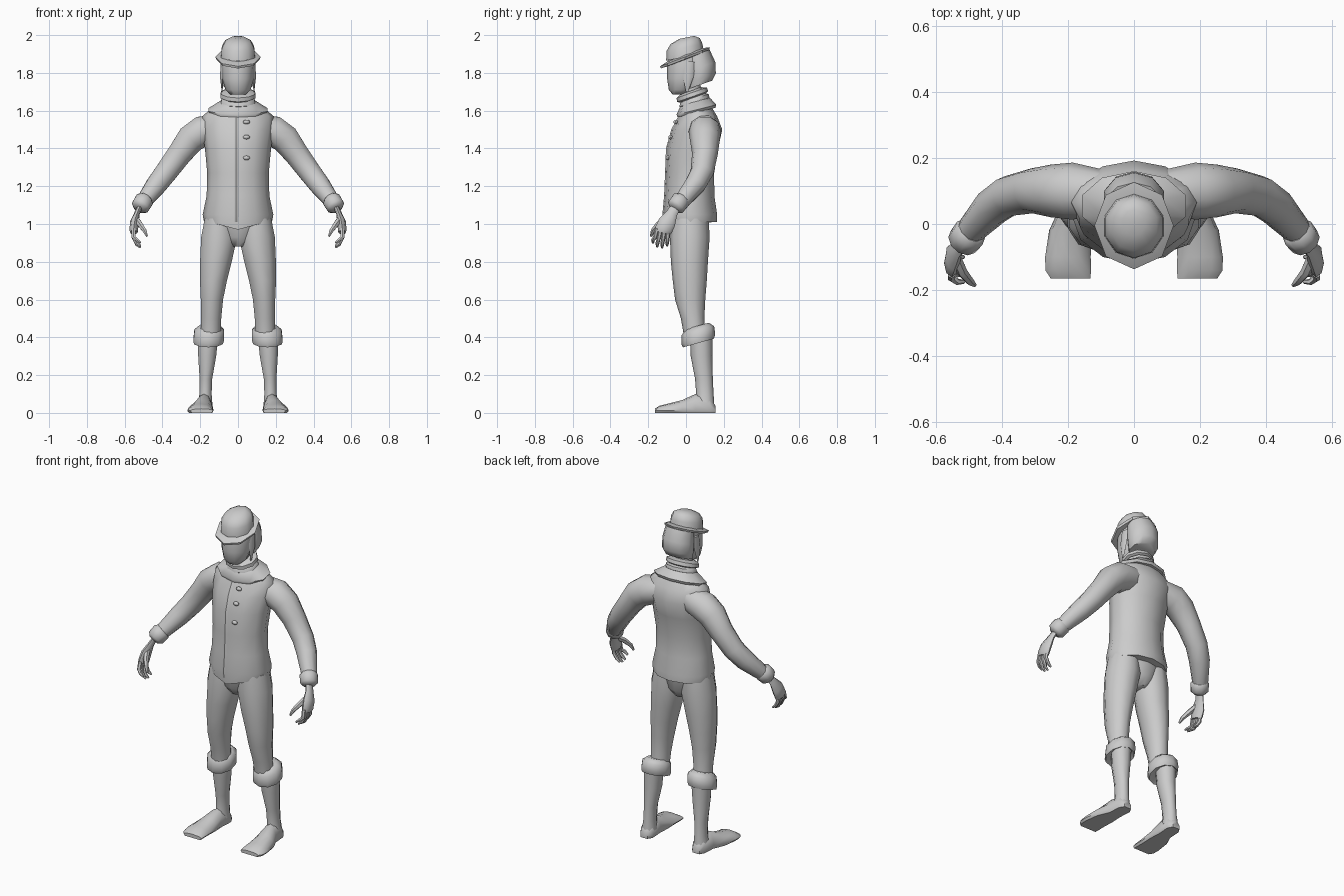
import bpy
import bmesh
from math import sin, cos, pi, radians
from mathutils import Vector

default_cube = bpy.data.objects.get("Cube")
if default_cube:
    bpy.data.objects.remove(default_cube, do_unlink=True)

grey = bpy.data.materials.new("plain grey")
grey.use_nodes = True
grey.diffuse_color = (0.6, 0.6, 0.6, 1)
grey.node_tree.nodes["Principled BSDF"].inputs["Base Color"].default_value = grey.diffuse_color


def finish(name, bm, mirrored=False, sharp=50):
    """Turn a bmesh into a smooth shaded object, mirrored across x if asked."""
    bmesh.ops.recalc_face_normals(bm, faces=bm.faces[:])
    mesh = bpy.data.meshes.new(name)
    bm.to_mesh(mesh)
    bm.free()
    mesh.materials.append(grey)
    mesh.shade_smooth()
    mesh.set_sharp_from_angle(angle=radians(sharp))
    obj = bpy.data.objects.new(name, mesh)
    bpy.context.scene.collection.objects.link(obj)
    if mirrored:
        mirror = obj.modifiers.new("mirror", 'MIRROR')
        mirror.use_mirror_merge = False
    return obj


def bridge(bm, frames, sides):
    """Join elliptical rings, each given as centre and two half axes, and cap both ends."""
    rings = []
    for centre, u, v in frames:
        angles = [2 * pi * i / sides - pi / 2 for i in range(sides)]
        rings.append([bm.verts.new(centre + u * cos(a) + v * sin(a)) for a in angles])
    for low, high in zip(rings, rings[1:]):
        for i in range(sides):
            j = (i + 1) % sides
            bm.faces.new((low[i], low[j], high[j], high[i]))
    bm.faces.new(rings[0])
    bm.faces.new(rings[-1])


def stack(name, sections, sides=12, tilt=0.0, mirrored=False, sharp=50, shape=None):
    """Loft level rings (x, y, z, half width, half depth), tilted up to the back."""
    bm = bmesh.new()
    frames = [(Vector((x, y, z)), Vector((w, 0, 0)), Vector((0, d, d * tilt)))
              for x, y, z, w, d in sections]
    bridge(bm, frames, sides)
    if shape:
        for vert in bm.verts:
            shape(vert.co)
    return finish(name, bm, mirrored, sharp)


def tube(bm, path, sides, flat=1.0):
    """Sweep a ring along path points (x, y, z, radius); flat thins it sideways."""
    points = [Vector(p[:3]) for p in path]
    frames = []
    for i, point in enumerate(points):
        along = (points[min(i + 1, len(points) - 1)] - points[max(i - 1, 0)]).normalized()
        u = along.cross(Vector((0, 1, 0))).normalized()
        v = u.cross(along).normalized()
        frames.append((point, u * path[i][3] * flat, v * path[i][3]))
    bridge(bm, frames, sides)


# Jacket body with a pointed front hem
jacket = [
    (0, .025, 1.01, .18, .14),
    (0, .023, 1.05, .187, .142),
    (0, .02, 1.15, .166, .13),
    (0, .022, 1.27, .163, .127),
    (0, .035, 1.4, .175, .135),
    (0, .06, 1.5, .19, .132),
    (0, .065, 1.57, .19, .1),
    (0, .06, 1.62, .13, .075),
]


def hem_point(co):
    if co.z < 1.03 and co.y < 0:
        co.z -= .04 * max(0, 1 - abs(co.x) / .15)


stack("jacket_body", jacket, shape=hem_point)

# Front opening as a thin raised edge
edge = [(-.01, y - d, z, .012, .006) for x, y, z, w, d in jacket[:-1]]
stack("jacket_opening", edge, sides=4, sharp=30)

# Buttons
for label, height, depth in (("top", 1.54, -.055), ("middle", 1.46, -.082), ("lower", 1.35, -.096)):
    bm = bmesh.new()
    bmesh.ops.create_uvsphere(bm, u_segments=8, v_segments=6, radius=.015)
    bmesh.ops.scale(bm, vec=(1.2, .8, .8), verts=bm.verts[:])
    bmesh.ops.translate(bm, vec=(.045, depth, height), verts=bm.verts[:])
    finish(label + "_button", bm)

# Wide jacket collar and rolled neck
stack("jacket_collar", [
    (0, .055, 1.59, .155, .1),
    (0, .055, 1.605, .165, .105),
    (0, .05, 1.645, .1, .08),
    (0, .045, 1.66, .07, .06),
], sides=10, tilt=.25)
stack("lower_neck_roll", [
    (0, .045, 1.63, .075, .065),
    (0, .045, 1.645, .095, .08),
    (0, .045, 1.665, .09, .075),
    (0, .04, 1.675, .07, .06),
], sides=10, tilt=.3)
stack("upper_neck_roll", [
    (0, .035, 1.665, .075, .065),
    (0, .035, 1.675, .098, .082),
    (0, .03, 1.695, .095, .08),
    (0, .025, 1.705, .065, .055),
], sides=10, tilt=.35)

# Neck, head and hair
stack("neck", [(0, .04, 1.6, .055, .05), (0, .02, 1.76, .055, .055)], sides=10)
stack("head", [
    (0, -.035, 1.685, .04, .035),
    (0, -.025, 1.71, .066, .066),
    (0, -.01, 1.77, .084, .09),
    (0, 0, 1.84, .088, .1),
    (0, 0, 1.91, .08, .09),
])
stack("hair", [
    (0, .07, 1.735, .08, .068),
    (0, .08, 1.77, .092, .078),
    (0, .075, 1.83, .095, .08),
    (0, .06, 1.9, .085, .065),
], sides=10, tilt=.35)

# Hair locks beside the face
bm = bmesh.new()
tube(bm, [(.08, .02, 1.86, .03), (.086, .012, 1.78, .028), (.084, .005, 1.7, .006)], 6, flat=.4)
finish("side_locks", bm, mirrored=True)

# Round hat with a tilted brim
stack("hat_brim", [
    (0, -.005, 1.87, .085, .095),
    (0, -.005, 1.872, .115, .128),
    (0, -.005, 1.885, .12, .132),
    (0, -.005, 1.895, .09, .098),
], sides=8, tilt=.38, sharp=35)
stack("hat_crown", [
    (0, -.005, 1.885, .094, .1),
    (0, -.008, 1.935, .09, .095),
    (0, -.004, 1.968, .072, .078),
    (0, .004, 1.988, .035, .04),
], sides=10, tilt=.2)

# Sleeves
bm = bmesh.new()
tube(bm, [
    (.1, .09, 1.51, .075),
    (.19, .1, 1.49, .086),
    (.25, .1, 1.45, .08),
    (.31, .1, 1.37, .068),
    (.38, .085, 1.275, .062),
    (.43, .05, 1.21, .058),
    (.49, -.015, 1.13, .045),
    (.51, -.04, 1.1, .036),
], 10)
finish("sleeves", bm, mirrored=True)

# Sleeve cuffs
bm = bmesh.new()
tube(bm, [
    (.49, -.02, 1.135, .04),
    (.497, -.028, 1.125, .052),
    (.517, -.053, 1.092, .05),
    (.524, -.062, 1.08, .032),
], 10)
finish("sleeve_cuffs", bm, mirrored=True)

# Hands: palm, four curled fingers and a thumb
bm = bmesh.new()
tube(bm, [
    (.515, -.05, 1.1, .026),
    (.535, -.075, 1.055, .03),
    (.548, -.1, 1.01, .046),
    (.552, -.118, .97, .046),
    (.55, -.122, .955, .04),
], 8, flat=.5)
for knuckle, tip, drop in ((-.152, -.175, .9), (-.133, -.152, .88), (-.113, -.126, .875), (-.094, -.1, .885)):
    tube(bm, [
        (.552, knuckle, .975, .012),
        (.553, (knuckle + tip) / 2, .93, .0115),
        (.535, tip, drop + .015, .01),
        (.515, tip, drop, .006),
    ], 6)
tube(bm, [
    (.54, -.1, 1.03, .016),
    (.52, -.145, 1.0, .016),
    (.495, -.175, .965, .012),
    (.482, -.185, .935, .006),
], 6)
finish("hands", bm, mirrored=True)

# Trousers
stack("trouser_seat", [
    (0, .02, .88, .04, .06),
    (0, .02, .93, .11, .095),
    (0, .02, 1.04, .165, .105),
])
stack("trouser_legs", [
    (.095, .02, 1.03, .085, .1),
    (.1, .02, .93, .1, .105),
    (.117, .018, .8, .088, .098),
    (.13, .02, .7, .075, .09),
    (.138, .022, .6, .062, .08),
    (.142, .035, .5, .056, .062),
    (.145, .045, .42, .056, .058),
], sides=10, mirrored=True)

# Turned up trouser cuffs
stack("trouser_cuffs", [
    (.16, .07, .38, .06, .065),
    (.157, .066, .37, .08, .082),
    (.155, .065, .39, .085, .09),
    (.153, .063, .435, .082, .086),
    (.15, .058, .46, .055, .062),
], sides=10, tilt=.28, mirrored=True)

# Boots
stack("boot_shafts", [
    (.16, .08, .41, .058, .06),
    (.163, .082, .3, .05, .057),
    (.17, .095, .18, .035, .047),
    (.172, .1, .1, .034, .046),
    (.175, .1, .04, .042, .05),
], sides=10, mirrored=True)

# Feet lofted from heel to toe with a flat sole
bm = bmesh.new()
foot = [
    (.175, .155, .025, .04),
    (.175, .125, .045, .085),
    (.18, .05, .045, .1),
    (.193, -.02, .064, .068),
    (.2, -.1, .069, .048),
    (.199, -.14, .069, .038),
    (.192, -.165, .06, .022),
]
bridge(bm, [(Vector((x, y, .012)), Vector((w, 0, 0)), Vector((0, 0, h - .012))) for x, y, w, h in foot], 12)
for vert in bm.verts:
    if vert.co.z < .01:
        vert.co.z = 0
finish("boot_feet", bm, mirrored=True)
